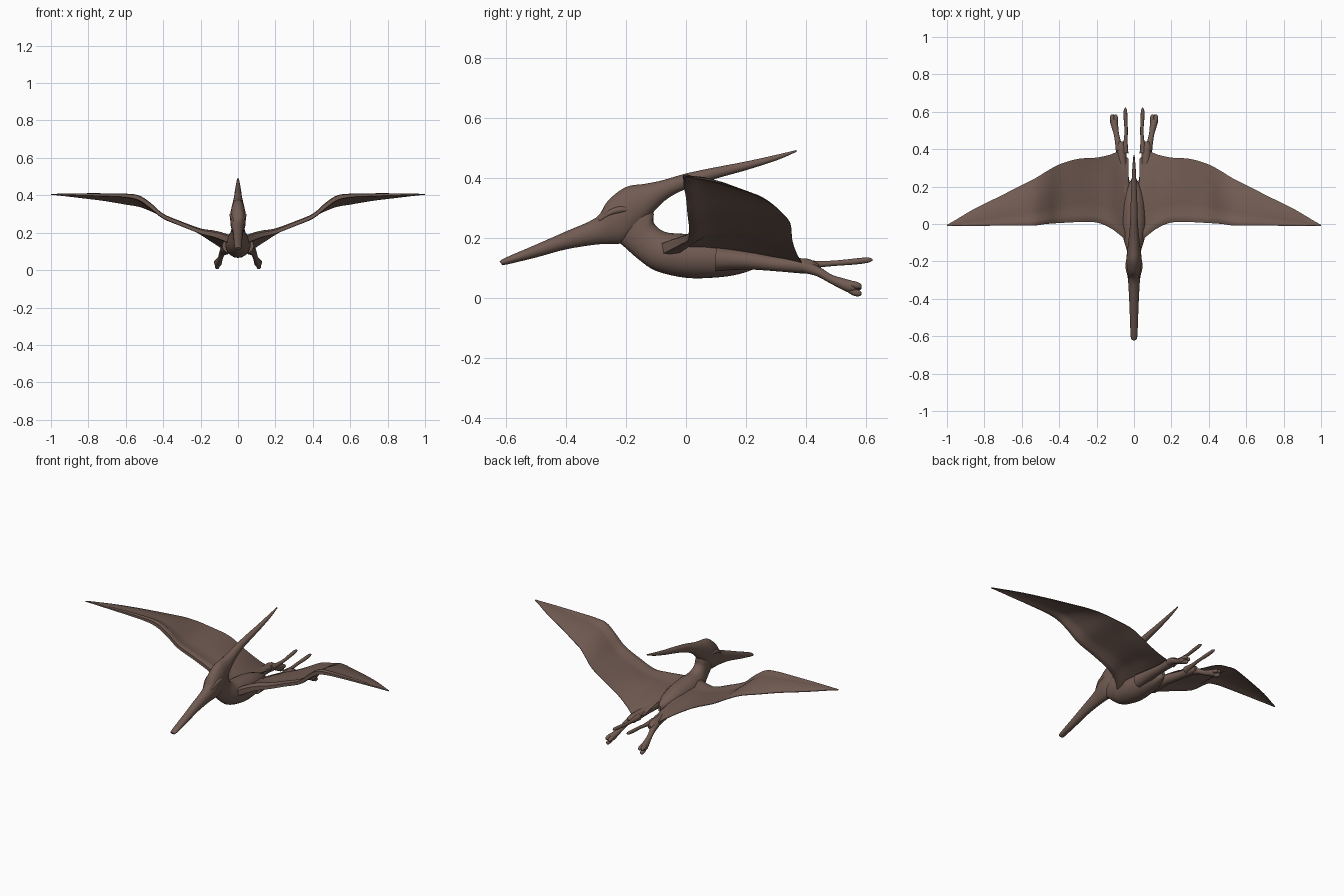
import bpy, bmesh, math
from mathutils import Vector

if "Cube" in bpy.data.objects:
    bpy.data.objects.remove(bpy.data.objects["Cube"])

skin = bpy.data.materials.new("brown_skin")
skin.use_nodes = True
skin.diffuse_color = (0.165, 0.105, 0.085, 1)
skin.node_tree.nodes["Principled BSDF"].inputs["Base Color"].default_value = skin.diffuse_color


def smooth_rows(rows, steps=4):
    """Catmull-Rom interpolation of rows of numbers."""
    out = []
    for i in range(len(rows) - 1):
        a, b, c, d = (rows[max(0, min(len(rows) - 1, i + k))] for k in (-1, 0, 1, 2))
        for s in range(steps):
            t = s / steps
            out.append([0.5 * (2 * q + (r - p) * t + (2 * p - 5 * q + 4 * r - w) * t * t
                               + (3 * q - p - 3 * r + w) * t ** 3)
                        for p, q, r, w in zip(a, b, c, d)])
    return out + [rows[-1]]


def loft(name, rings, mirror=False):
    """Skin a list of closed rings and cap both ends."""
    bm = bmesh.new()
    loops = [[bm.verts.new(p) for p in ring] for ring in rings]
    n = len(loops[0])
    for a, b in zip(loops, loops[1:]):
        for i in range(n):
            j = (i + 1) % n
            bm.faces.new((a[i], a[j], b[j], b[i]))
    bm.faces.new(loops[0])
    bm.faces.new(loops[-1])
    bmesh.ops.recalc_face_normals(bm, faces=bm.faces)
    mesh = bpy.data.meshes.new(name)
    bm.to_mesh(mesh)
    bm.free()
    mesh.materials.append(skin)
    obj = bpy.data.objects.new(name, mesh)
    bpy.context.collection.objects.link(obj)
    if mirror:
        obj.modifiers.new("mirror", 'MIRROR').use_mirror_merge = False
    bpy.ops.object.select_all(action='DESELECT')
    obj.select_set(True)
    bpy.context.view_layer.objects.active = obj
    bpy.ops.object.shade_smooth_by_angle(angle=math.radians(50))
    return obj


def profile_body(name, rows, n=20):
    """Rows: upper outline y, z; lower outline y, z; half width."""
    rings = []
    for y1, z1, y2, z2, w in smooth_rows(rows):
        top, low = Vector((0, y1, z1)), Vector((0, y2, z2))
        mid, half = (top + low) / 2, (top - low) / 2
        rings.append([mid + half * math.cos(a) + Vector((w * math.sin(a), 0, 0))
                      for a in (2 * math.pi * k / n for k in range(n))])
    return loft(name, rings)


def limb(name, rows, n=12):
    """Rows: x, y, z, radius; mirrored to both sides, running along y."""
    rows = smooth_rows(rows)
    rings = []
    for i, (x, y, z, r) in enumerate(rows):
        before, after = rows[max(i - 1, 0)], rows[min(i + 1, len(rows) - 1)]
        d = (Vector(after[:3]) - Vector(before[:3])).normalized()
        side = d.cross(Vector((0, 0, 1))).normalized()
        up = side.cross(d)
        rings.append([Vector((x, y, z)) + r * (side * math.cos(a) + up * math.sin(a))
                      for a in (2 * math.pi * k / n for k in range(n))])
    return loft(name, rings, True)


# Head with beak and long backward crest
profile_body("head_and_crest", [
    (-.622, .122, -.615, .112, .012), (-.6, .135, -.6, .111, .018),
    (-.5, .178, -.5, .135, .022), (-.4, .222, -.4, .162, .026),
    (-.3, .268, -.3, .178, .032), (-.26, .325, -.25, .18, .039),
    (-.2, .37, -.2, .188, .042), (-.14, .38, -.14, .25, .036),
    (-.08, .392, -.07, .325, .028), (0, .415, .01, .368, .021),
    (.1, .436, .1, .398, .018), (.2, .455, .2, .426, .014),
    (.3, .477, .3, .458, .009), (.368, .493, .368, .487, .003)])

# Neck and torso
profile_body("neck_and_torso", [
    (-.15, .35, -.25, .2, .028), (-.11, .29, -.215, .178, .034),
    (-.107, .25, -.16, .13, .04), (-.07, .22, -.1, .09, .055),
    (0, .213, 0, .067, .068), (.1, .2, .1, .068, .062),
    (.18, .175, .18, .08, .045), (.25, .14, .25, .105, .008)])

# Brow ridges over the eyes
limb("brow_ridge", [(.024, -.29, .258, .004), (.032, -.25, .285, .01),
                    (.034, -.21, .295, .011), (.026, -.16, .29, .004)])

# Wings: x, leading y, z, trailing y, z, arm thickness, camber
stations = [
    (.03, -.1, .155, .35, .115, .05, .02), (.08, -.055, .175, .385, .115, .045, .03),
    (.13, -.02, .19, .37, .145, .036, .03), (.2, .008, .205, .355, .19, .028, .02),
    (.3, .01, .245, .348, .247, .026, .005), (.4, .005, .288, .318, .285, .028, .002),
    (.47, .0, .345, .28, .318, .034, .008), (.53, -.008, .385, .243, .34, .03, .012),
    (.6, -.009, .398, .208, .352, .022, .014), (.72, -.009, .402, .147, .372, .017, .012),
    (.85, -.01, .404, .083, .388, .012, .008), (.96, -.01, .405, .018, .401, .007, .002),
    (1.0, -.012, .405, -.004, .404, .002, 0)]
chord = [0, .015, .05, .1, .17, .3, .5, .7, .88, 1]
wing_rings = []
for x, y1, z1, y2, z2, thick, camber in smooth_rows(stations, 5):
    upper, lower = [], []
    for t in chord:
        # Rounded arm at the front, thin membrane behind it
        arm = math.sqrt(max(0, 1 - ((t - .07) / .1) ** 2)) if t < .17 else 0
        h = max(.0018, thick * .5 * arm)
        z = z1 + (z2 - z1) * t + camber * math.sin(math.pi * t)
        y = y1 + (y2 - y1) * t
        upper.append((min(x, 1), y, z + h))
        lower.append((min(x, 1), y, z - h))
    wing_rings.append(upper + lower[::-1])
loft("wings", wing_rings, True)

# Legs, merging into the inner wing edge
limb("legs", [(.045, .1, .13, .04), (.05, .2, .125, .03), (.06, .3, .113, .024),
              (.066, .37, .108, .025), (.068, .41, .105, .024), (.07, .44, .1, .012)])

# Slender rear spurs
limb("rear_spurs", [(.05, .38, .11, .02), (.045, .44, .112, .011), (.042, .5, .116, .009),
                    (.045, .56, .121, .01), (.046, .605, .126, .009), (.046, .622, .127, .003)])

# Feet with three blunt toes
limb("feet", [(.075, .39, .106, .022), (.086, .44, .088, .016), (.094, .48, .065, .014),
              (.102, .52, .048, .018), (.108, .55, .037, .02), (.11, .57, .032, .01)])
for name, dx, dz in (("inner_toes", -.009, .008), ("middle_toes", .004, -.012), ("outer_toes", .009, .012)):
    limb(name, [(.104 + dx * .5, .53, .044 + dz * .5, .01), (.107 + dx, .56, .032 + dz, .012),
                (.108 + dx, .578, .027 + dz, .01), (.108 + dx, .586, .026 + dz, .004)])
